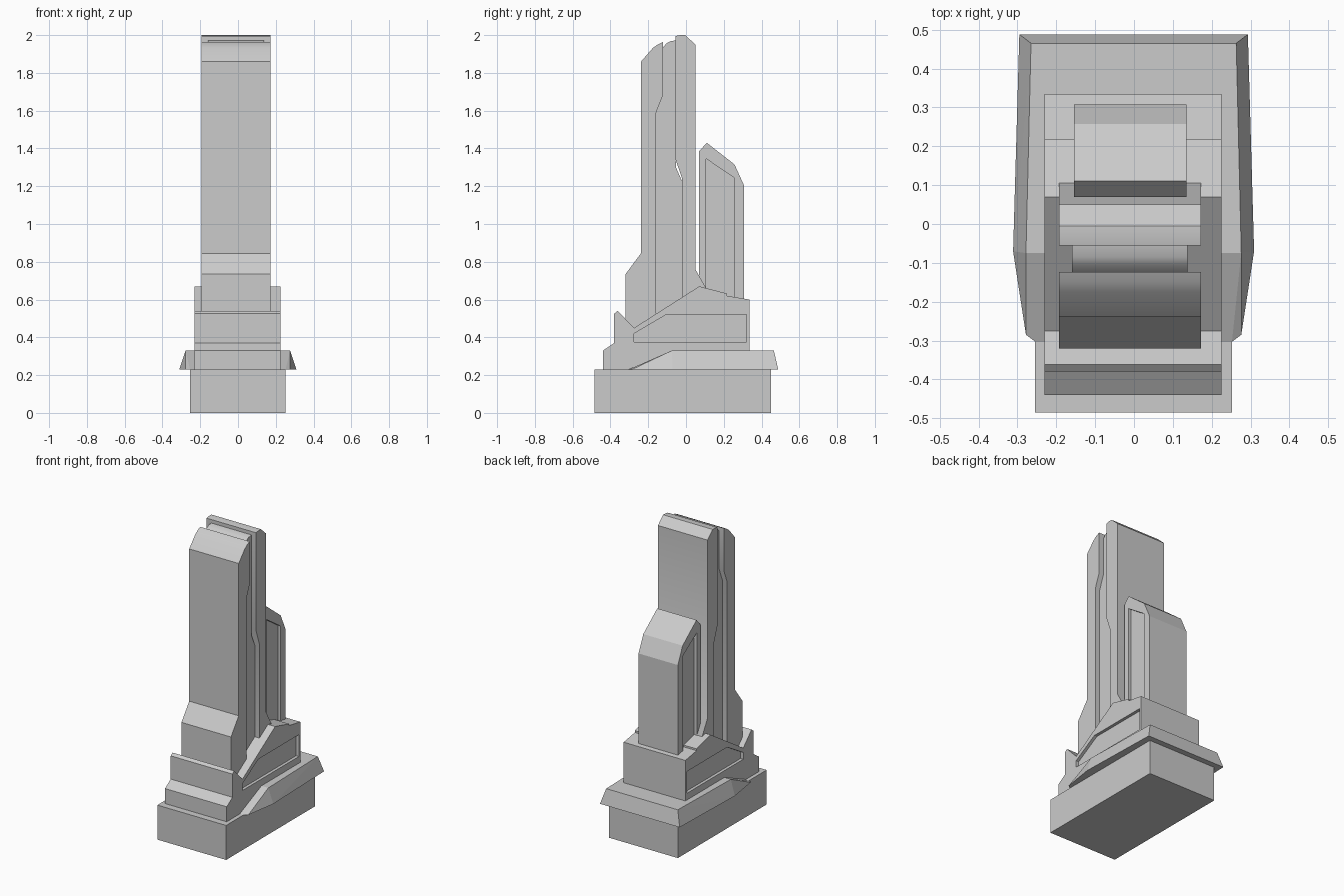
import bpy, bmesh, math

if "Cube" in bpy.data.objects:
    bpy.data.objects.remove(bpy.data.objects["Cube"])


def finish(name, bm):
    bmesh.ops.recalc_face_normals(bm, faces=bm.faces)
    mesh = bpy.data.meshes.new(name)
    bm.to_mesh(mesh)
    bm.free()
    ob = bpy.data.objects.new(name, mesh)
    bpy.context.collection.objects.link(ob)
    return ob


def extrude(name, profile, x0, x1):
    """Side profile (y, z) extruded from x0 to x1."""
    bm = bmesh.new()
    face = bm.faces.new([bm.verts.new((x0, y, z)) for y, z in profile])
    res = bmesh.ops.extrude_face_region(bm, geom=[face])
    moved = [v for v in res["geom"] if isinstance(v, bmesh.types.BMVert)]
    bmesh.ops.translate(bm, verts=moved, vec=(x1 - x0, 0, 0))
    return finish(name, bm)


def recess_sides(ob, profile, x0, x1, depth):
    """Cut the same shallow panel into both side walls."""
    for side, (a, b) in {"left": (x0 - 0.1, x0 + depth), "right": (x1 - depth, x1 + 0.1)}.items():
        cutter = extrude(f"{ob.name}_{side}_panel_cutter", profile, a, b)
        cutter.hide_render = True
        cutter.hide_viewport = True
        mod = ob.modifiers.new(f"{side}_panel", "BOOLEAN")
        mod.operation = "DIFFERENCE"
        mod.solver = "EXACT"
        mod.object = cutter


def smooth(ob):
    bpy.ops.object.select_all(action="DESELECT")
    ob.select_set(True)
    bpy.context.view_layer.objects.active = ob
    bpy.ops.object.shade_smooth_by_angle(angle=math.radians(30))


# Base block
extrude("base_block", [(-0.485, 0), (0.45, 0), (0.45, 0.23), (-0.485, 0.23)], -0.255, 0.252)

# Flared skirt that ramps down towards the front
bm = bmesh.new()
for x, y, z in [(0.294, 0.488, 0.23), (0.31, -0.07, 0.23), (0.277, -0.285, 0.23),
                (0.253, -0.303, 0.23), (0.264, 0.465, 0.33), (0.277, -0.075, 0.33)]:
    for s in (1, -1):
        bm.verts.new((s * x - 0.001, y, z))
bmesh.ops.convex_hull(bm, input=bm.verts)
bmesh.ops.dissolve_limit(bm, angle_limit=0.01, verts=bm.verts, edges=bm.edges)
finish("skirt", bm)

# Stepped podium with side panels
podium = extrude("podium", [(-0.44, 0.23), (-0.44, 0.33), (-0.38, 0.37), (-0.38, 0.525),
                            (-0.362, 0.54), (-0.275, 0.45), (0.07, 0.67), (0.217, 0.632),
                            (0.217, 0.62), (0.335, 0.60), (0.335, 0.23)], -0.23, 0.225)
recess_sides(podium, [(-0.275, 0.375), (-0.275, 0.42), (-0.105, 0.52), (0.32, 0.52),
                      (0.32, 0.375)], -0.23, 0.225, 0.02)

# Main tower: front slab, recessed core, back slab
front = extrude("tower_front_slab", [(-0.32, 0.4), (-0.32, 0.735), (-0.238, 0.845), (-0.238, 1.86),
                                     (-0.175, 1.932), (-0.15, 1.95), (-0.123, 1.963),
                                     (-0.123, 1.68), (-0.158, 1.59), (-0.158, 0.4)], -0.193, 0.172)
core = extrude("tower_core", [(-0.17, 0.4), (-0.17, 1.55), (-0.125, 1.7), (-0.125, 1.93),
                              (-0.105, 1.955), (-0.085, 1.967), (-0.053, 1.972),
                              (-0.053, 1.3), (-0.01, 1.2), (-0.01, 0.4)], -0.159, 0.138)
back = extrude("tower_back_slab", [(-0.055, 1.995), (-0.055, 1.34), (-0.02, 1.24), (-0.02, 0.5),
                                   (0.112, 0.5), (0.112, 0.65), (0.05, 0.76), (0.05, 1.95),
                                   (-0.005, 2.0), (-0.03, 2.0)], -0.193, 0.172)
for part in (front, core, back):
    smooth(part)

# Lower rear tower with side panels
rear = extrude("rear_tower", [(0.07, 0.55), (0.07, 1.385), (0.11, 1.43), (0.257, 1.315),
                              (0.307, 1.205), (0.307, 0.55)], -0.155, 0.135)
recess_sides(rear, [(0.107, 0.59), (0.107, 1.345), (0.255, 1.245), (0.255, 0.59)],
             -0.155, 0.135, 0.02)
